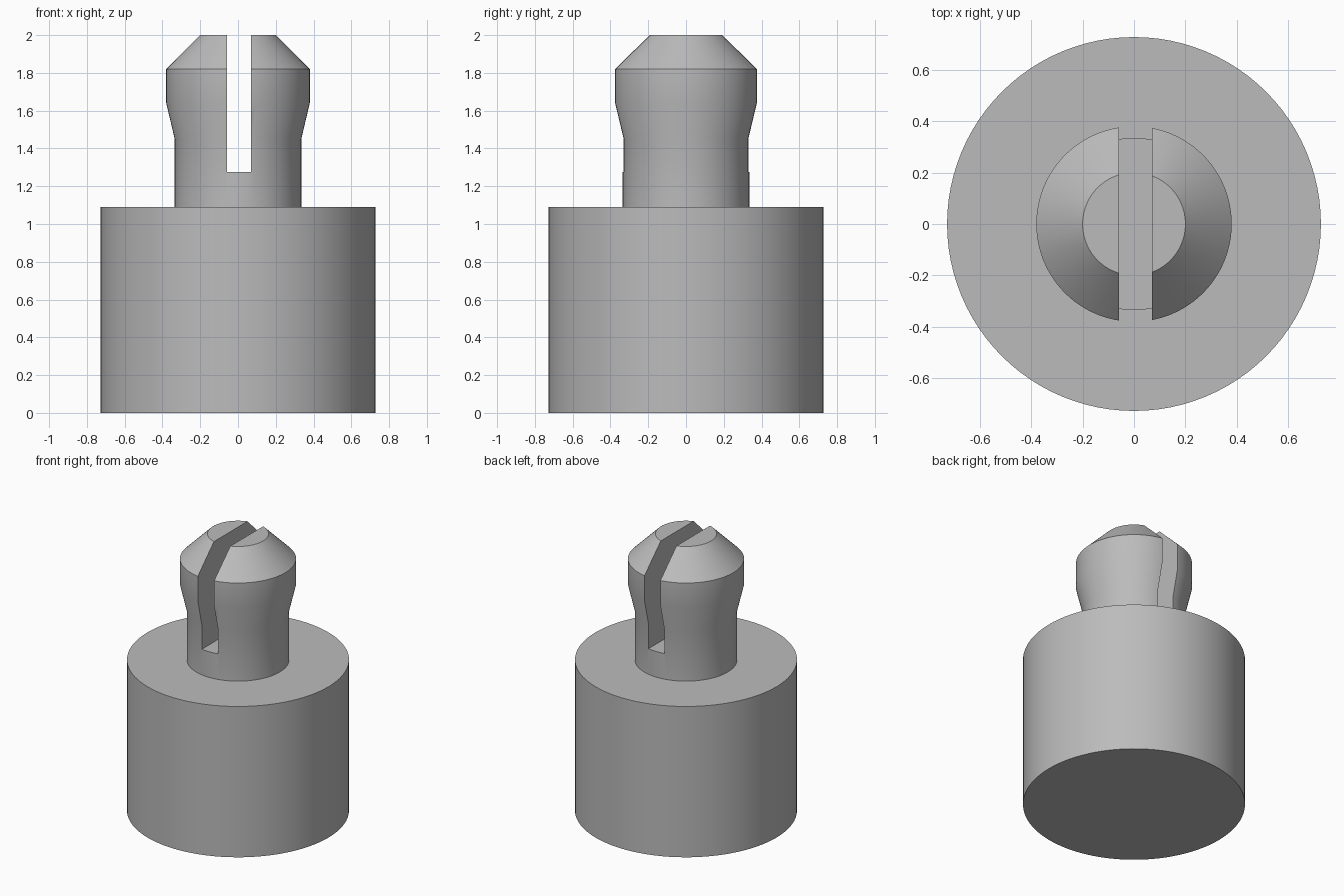
import bpy
import bmesh
import math

cube = bpy.data.objects.get("Cube")
if cube:
    bpy.data.objects.remove(cube, do_unlink=True)

SEGMENTS = 96
SLOT_LEFT, SLOT_RIGHT, SLOT_FLOOR = 0.07, -0.058, 1.275

grey = bpy.data.materials.new("plain grey")
grey.use_nodes = True
colour = (0.5, 0.5, 0.5, 1)
grey.diffuse_color = colour
grey.node_tree.nodes["Principled BSDF"].inputs["Base Color"].default_value = colour


def add_object(name, bm):
    bmesh.ops.recalc_face_normals(bm, faces=bm.faces)
    mesh = bpy.data.meshes.new(name)
    bm.to_mesh(mesh)
    bm.free()
    mesh.materials.append(grey)
    obj = bpy.data.objects.new(name, mesh)
    bpy.context.collection.objects.link(obj)
    return obj


def lathe(name, profile):
    """Closed solid turned from (radius, height) points, with flat caps."""
    bm = bmesh.new()
    rings = []
    for radius, z in profile:
        angles = [math.tau * i / SEGMENTS for i in range(SEGMENTS)]
        rings.append([bm.verts.new((radius * math.cos(a), radius * math.sin(a), z))
                      for a in angles])
    for low, high in zip(rings, rings[1:]):
        for i in range(SEGMENTS):
            j = (i + 1) % SEGMENTS
            bm.faces.new((low[i], low[j], high[j], high[i]))
    bm.faces.new(rings[0])
    bm.faces.new(rings[-1])
    return add_object(name, bm)


# Wide base with the flared, chamfered snap-in stem
peg = lathe("slotted_peg", [
    (0.727, 0), (0.727, 1.09), (0.335, 1.09), (0.335, 1.45),
    (0.38, 1.64), (0.38, 1.82), (0.2, 2.0)])

# Slot through the stem from front to back
bm = bmesh.new()
bmesh.ops.create_cube(bm, size=1)
top = 2.2
for v in bm.verts:
    v.co.x = SLOT_LEFT if v.co.x > 0 else SLOT_RIGHT
    v.co.z = top if v.co.z > 0 else SLOT_FLOOR
cutter = add_object("slot_cutter", bm)
cutter.hide_render = True

cut = peg.modifiers.new("slot", 'BOOLEAN')
cut.operation = 'DIFFERENCE'
cut.solver = 'EXACT'
cut.object = cutter

bpy.ops.object.select_all(action='DESELECT')
bpy.context.view_layer.objects.active = peg
peg.select_set(True)
bpy.ops.object.modifier_apply(modifier=cut.name)
bpy.data.objects.remove(cutter, do_unlink=True)
bpy.ops.object.shade_smooth_by_angle(angle=math.radians(30))
